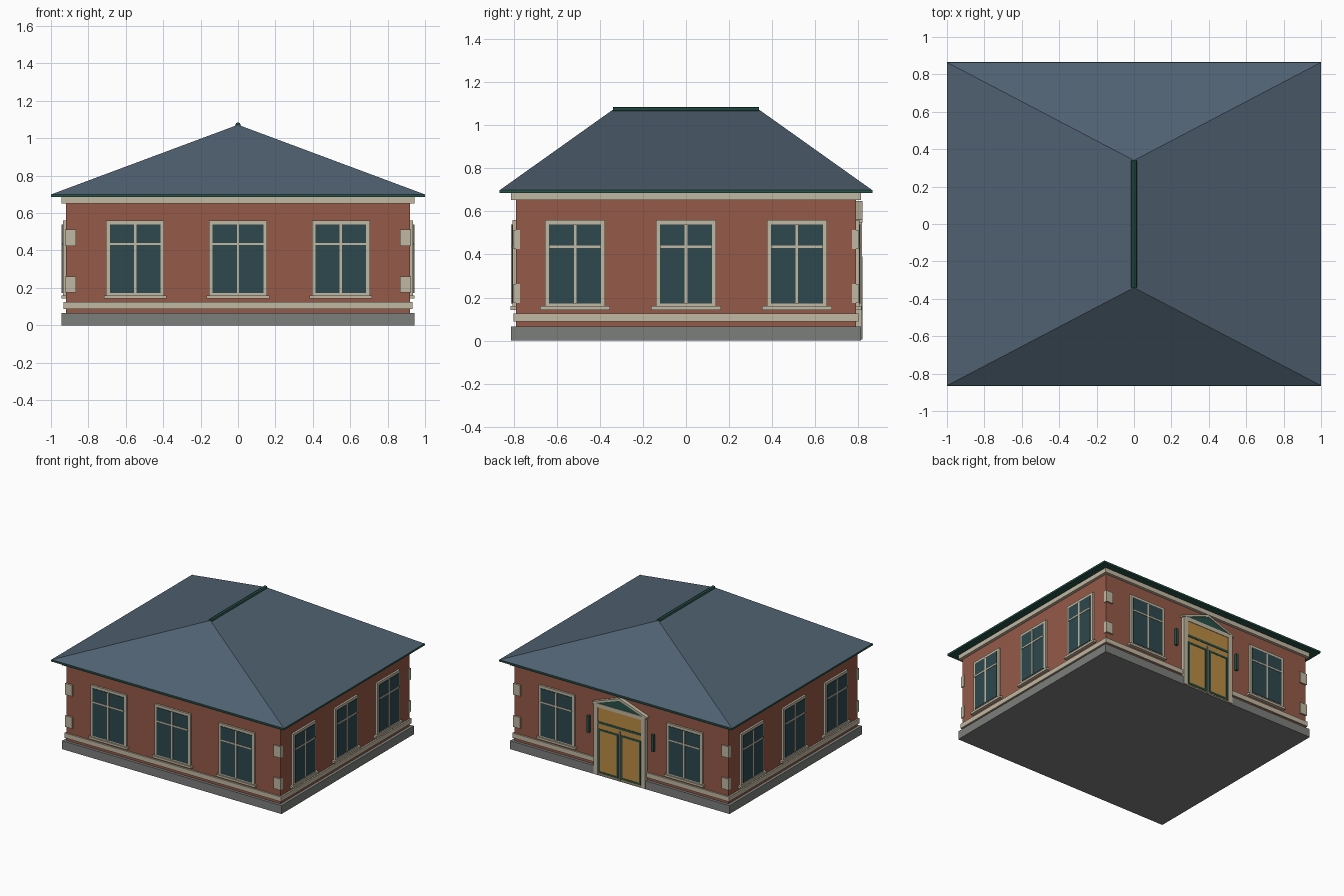
import bpy, bmesh
from math import pi
from mathutils import Matrix

if "Cube" in bpy.data.objects:
    bpy.data.objects.remove(bpy.data.objects["Cube"])


def material(name, rgb):
    m = bpy.data.materials.new(name)
    m.diffuse_color = (*rgb, 1)
    m.use_nodes = True
    m.node_tree.nodes["Principled BSDF"].inputs["Base Color"].default_value = m.diffuse_color
    return m


BRICK = material("brick", (0.30, 0.10, 0.065))
STONE = material("stone", (0.54, 0.48, 0.36))
GREY = material("plinth_grey", (0.20, 0.21, 0.20))
SLATE = material("slate", (0.08, 0.12, 0.165))
GLASS = material("glass", (0.027, 0.065, 0.076))
GREEN = material("green", (0.02, 0.085, 0.065))
OCHRE = material("ochre", (0.50, 0.26, 0.06))

WX, WY = 0.92, 0.79  # wall half sizes


def finish(bm, name, mat, matrix=Matrix()):
    bmesh.ops.recalc_face_normals(bm, faces=bm.faces)
    me = bpy.data.meshes.new(name)
    bm.to_mesh(me)
    bm.free()
    me.materials.append(mat)
    ob = bpy.data.objects.new(name, me)
    ob.matrix_world = matrix
    bpy.context.collection.objects.link(ob)
    return ob


def box(name, x, y, z, mat, matrix=Matrix()):
    """Box from (min, max) ranges, optionally placed by a matrix."""
    bm = bmesh.new()
    bmesh.ops.create_cube(bm, size=1)
    for v in bm.verts:
        v.co = [r[0] if c < 0 else r[1] for c, r in zip(v.co, (x, y, z))]
    return finish(bm, name, mat, matrix)


def slab(name, hx, hy, z, mat):
    return box(name, (-hx, hx), (-hy, hy), z, mat)


def prism(name, pts, y, mat, matrix=Matrix()):
    """Extrude an x-z outline along y."""
    bm = bmesh.new()
    f = bm.faces.new([bm.verts.new((px, y[0], pz)) for px, pz in pts])
    ext = bmesh.ops.extrude_face_region(bm, geom=[f])["geom"]
    bmesh.ops.translate(bm, vec=(0, y[1] - y[0], 0),
                        verts=[g for g in ext if isinstance(g, bmesh.types.BMVert)])
    return finish(bm, name, mat, matrix)


def frame(name, x, y, z, t, mat, matrix):
    """Four bars around a rectangle, t thick."""
    box(name + "_left", (x[0], x[0] + t), y, z, mat, matrix)
    box(name + "_right", (x[1] - t, x[1]), y, z, mat, matrix)
    inner = (x[0] + t, x[1] - t)
    box(name + "_bottom", inner, y, (z[0], z[0] + t), mat, matrix)
    box(name + "_top", inner, y, (z[1] - t, z[1]), mat, matrix)


def wall_side(turn, dist):
    """Local frame of a wall: x along it, -y outward, wall face at y = 0."""
    return Matrix.Rotation(turn, 4, 'Z') @ Matrix.Translation((0, -dist, 0))


# Body, plinth, belt and cornice
slab("walls", WX, WY, (0.06, 0.69), BRICK)
slab("plinth", 0.943, 0.812, (0, 0.065), GREY)
slab("belt_course", 0.932, 0.802, (0.088, 0.125), STONE)
slab("cornice", 0.943, 0.812, (0.652, 0.69), STONE)
slab("eaves_board", 1.0, 0.865, (0.686, 0.70), GREEN)

# Hip roof: a box whose top collapses to the ridge
roof = slab("hip_roof", 0.998, 0.863, (0.70, 1.072), SLATE)
bm = bmesh.new()
bm.from_mesh(roof.data)
for v in bm.verts:
    if v.co.z > 1:
        v.co.x = 0
        v.co.y = 0.34 if v.co.y > 0 else -0.34
bmesh.ops.remove_doubles(bm, verts=bm.verts, dist=1e-4)
bm.to_mesh(roof.data)
bm.free()

# Ridge cap
bm = bmesh.new()
bmesh.ops.create_cone(bm, segments=8, radius1=0.015, radius2=0.015, depth=0.68, cap_ends=True)
finish(bm, "ridge_cap", GREEN, Matrix.Translation((0, 0, 1.07)) @ Matrix.Rotation(pi / 2, 4, 'X'))

# Corner quoins
for sx in (-1, 1):
    for sy in (-1, 1):
        for z in ((0.175, 0.262), (0.425, 0.513)):
            box("quoin", sorted((sx * 0.865, sx * 0.925)),
                sorted((sy * 0.77, sy * 0.802)), z, STONE)


def window(m, w, sill):
    h = w / 2
    frame("window_frame", (-h, h), (-0.015, 0.005), (0.155, 0.56), 0.02, STONE, m)
    box("window_glass", (-h + 0.02, h - 0.02), (-0.019, 0.005), (0.172, 0.54), GLASS, m)
    box("window_mullion", (-0.006, 0.006), (-0.023, 0), (0.172, 0.54), STONE, m)
    box("window_transom", (-h + 0.02, h - 0.02), (-0.022, 0), (0.43, 0.441), STONE, m)
    box("window_sill", (-sill / 2, sill / 2), (-0.024, 0.005), (0.143, 0.16), STONE, m)


# Windows: three per wall, the back has a door in the middle
for turn, dist, step, w, sill in ((0, WY, 0.55, 0.31, 0.335), (pi, WY, 0.55, 0.31, 0.335),
                                  (pi / 2, WX, 0.515, 0.28, 0.325),
                                  (-pi / 2, WX, 0.515, 0.28, 0.325)):
    for i in (-1, 0, 1):
        if turn == pi and i == 0:
            continue
        window(wall_side(turn, dist) @ Matrix.Translation((i * step, 0, 0)), w, sill)

# Back entrance: panel, jambs, lintel
B = wall_side(pi, WY)
box("door_panel", (-0.195, 0.195), (-0.024, 0.005), (0.012, 0.535), OCHRE, B)
for s in (-1, 1):
    box("door_jamb", sorted((s * 0.188, s * 0.222)), (-0.028, 0.005), (0.005, 0.54), STONE, B)
    # Door leaf trim and wall lamps
    leaf = sorted((s * 0.012, s * 0.182))
    frame("door_leaf_trim", leaf, (-0.027, 0), (0.02, 0.365), 0.014, GREEN, B)
    box("wall_lamp", sorted((s * 0.268, s * 0.288)), (-0.02, 0.005), (0.305, 0.435), GREEN, B)
box("door_gap", (-0.006, 0.006), (-0.029, 0), (0.005, 0.39), GREY, B)
box("door_transom_bar", (-0.188, 0.188), (-0.027, 0), (0.405, 0.422), GREEN, B)
box("door_lintel", (-0.222, 0.222), (-0.028, 0.005), (0.53, 0.56), STONE, B)

# Pediment with raking mouldings
prism("pediment", [(-0.21, 0.555), (0.21, 0.555), (0, 0.635)], (-0.024, 0.005), GREEN, B)
for s in (-1, 1):
    prism("raking_moulding", [(s * 0.235, 0.548), (s * 0.235, 0.563), (0, 0.648), (0, 0.63)],
          (-0.03, 0.005), STONE, B)
